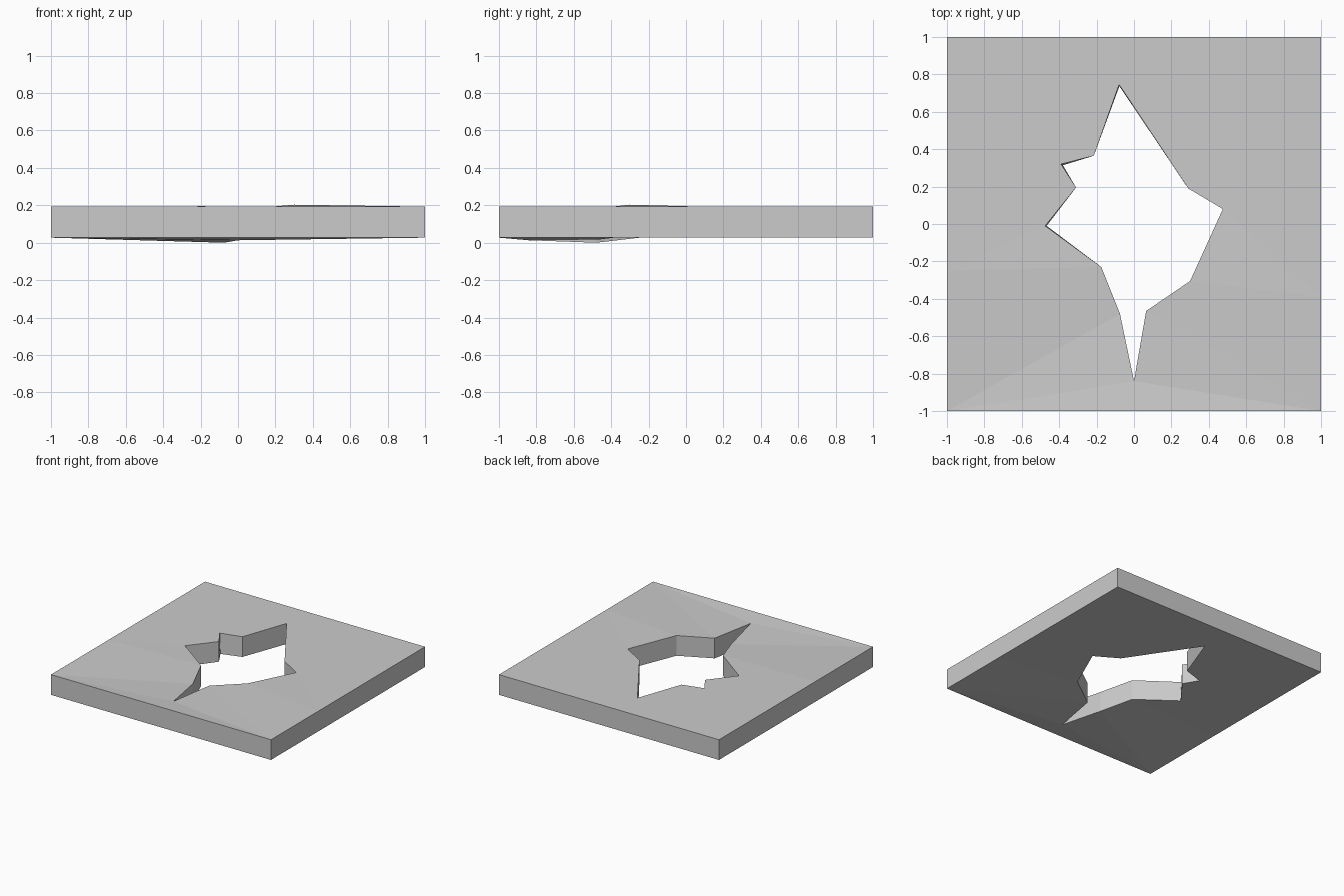
import bpy, bmesh

cube = bpy.data.objects.get("Cube")
if cube:
    bpy.data.objects.remove(cube, do_unlink=True)

TOP, BOTTOM = 0.193, 0.027

# Slab outline, clockwise from the back left-hand corner
outline = [(1, 1), (1, -0.39), (1, -1), (-1, -1), (-1, -0.25), (-1, 1)]

# Jagged hole, clockwise from the back tip: x, y, warp in z
hole = [(-0.08, 0.745, 0), (0.29, 0.19, 0), (0.475, 0.08, 0),
        (0.3, -0.305, 0.01), (0.065, -0.465, -0.01), (0, -0.84, -0.014),
        (-0.075, -0.48, -0.027), (-0.175, -0.23, 0.002), (-0.475, -0.01, 0),
        (-0.31, 0.195, 0), (-0.39, 0.32, 0), (-0.215, 0.365, 0)]

# The hole's lower rim leans inward at a few points
lean = {0: (0.002, -0.008), 8: (0.008, 0), 10: (0.01, -0.006)}

# Hole corner joined to each outline corner
joins = [0, 3, 4, 6, 7, 12]

bm = bmesh.new()


def make_side(z, leaning):
    outer = [bm.verts.new((x, y, z)) for x, y in outline]
    inner = []
    for i, (x, y, warp) in enumerate(hole):
        dx, dy = lean.get(i, (0, 0)) if leaning else (0, 0)
        inner.append(bm.verts.new((x + dx, y + dy, z + warp)))
    # Flat panels spanning from the outline to the hole
    for k, (a, b) in enumerate(zip(joins, joins[1:])):
        rim = [inner[i % len(inner)] for i in range(b, a - 1, -1)]
        bm.faces.new([outer[k], outer[k + 1]] + rim)
    bm.faces.new([outer[-1], outer[0], inner[0]])
    return outer, inner


def make_walls(upper, lower):
    for i in range(len(upper)):
        j = (i + 1) % len(upper)
        bm.faces.new([upper[i], upper[j], lower[j], lower[i]])


top_outer, top_inner = make_side(TOP, False)
low_outer, low_inner = make_side(BOTTOM, True)
make_walls(top_outer, low_outer)
make_walls(top_inner, low_inner)
bmesh.ops.triangulate(bm, faces=[f for f in bm.faces if len(f.verts) > 4])
bmesh.ops.recalc_face_normals(bm, faces=bm.faces)

mesh = bpy.data.meshes.new("holed_slab")
bm.to_mesh(mesh)
bm.free()
slab = bpy.data.objects.new("holed_slab", mesh)
bpy.context.collection.objects.link(slab)

# Plain grey
grey = bpy.data.materials.new("light grey")
grey.use_nodes = True
colour = (0.6, 0.6, 0.6, 1)
grey.diffuse_color = colour
grey.node_tree.nodes["Principled BSDF"].inputs["Base Color"].default_value = colour
mesh.materials.append(grey)
